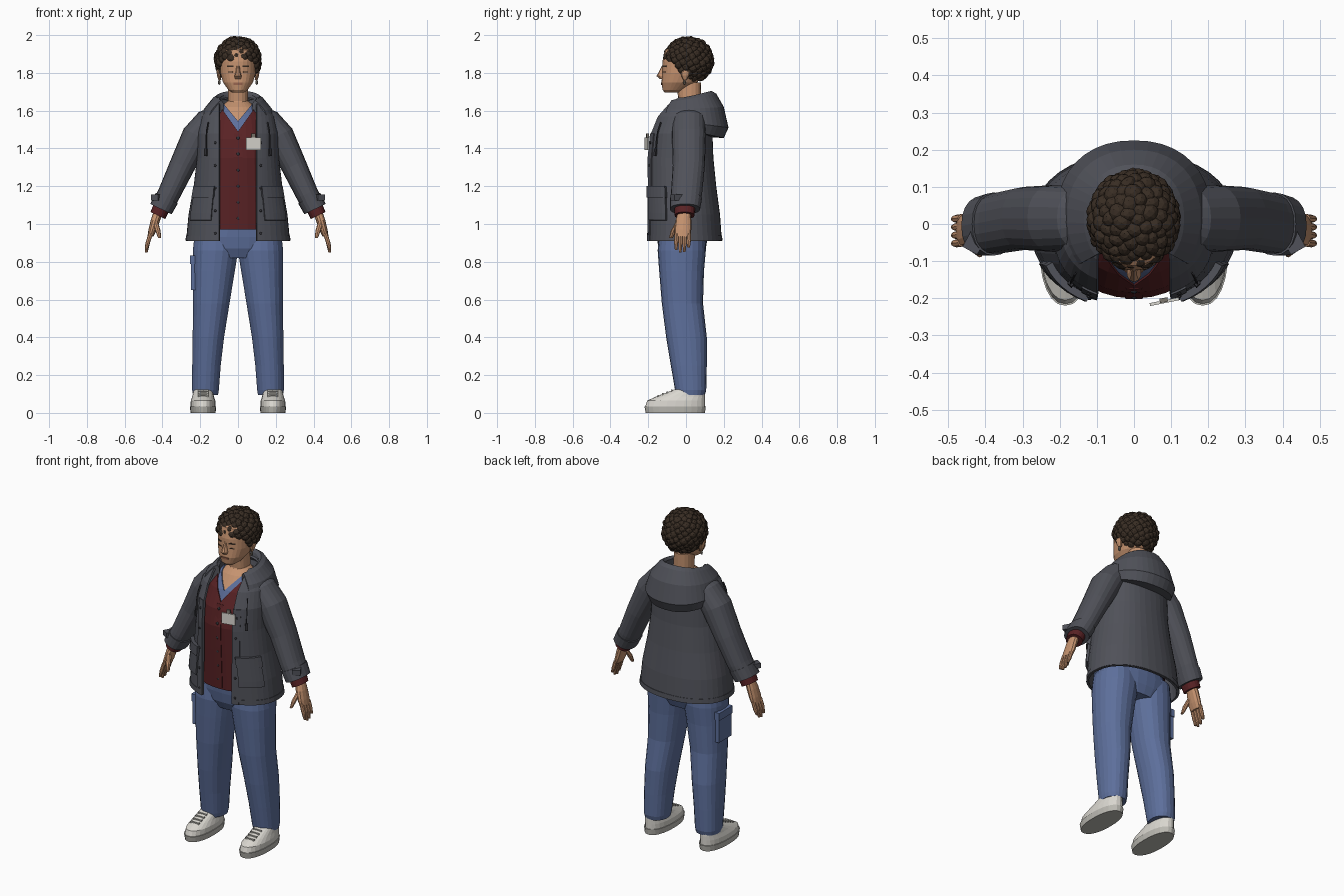
import bpy, bmesh, math, random
from mathutils import Matrix, Vector

random.seed(4)
PI = math.pi
if "Cube" in bpy.data.objects:
    bpy.data.objects.remove(bpy.data.objects["Cube"])


def colour(name, r, g, b):
    m = bpy.data.materials.new(name)
    m.use_nodes = True
    m.diffuse_color = (r, g, b, 1)
    m.node_tree.nodes["Principled BSDF"].inputs["Base Color"].default_value = (r, g, b, 1)
    return m


GREY = colour("coat grey", .08, .083, .1)
TRIM = colour("dark trim", .03, .03, .036)
BLUE = colour("cloth blue", .11, .16, .33)
MAROON = colour("knit maroon", .1, .016, .018)
SKIN = colour("skin", .56, .29, .16)
LIP = colour("lip brown", .36, .15, .09)
HAIR = colour("hair brown", .04, .026, .017)
WHITE = colour("shoe white", .7, .68, .63)
SOLE = colour("sole grey", .5, .49, .45)
METAL = colour("metal", .2, .18, .15)
made = []


def finish(name, bm, mat, mirror=False, thick=0):
    mesh = bpy.data.meshes.new(name)
    bm.to_mesh(mesh)
    bm.free()
    mesh.materials.append(mat)
    ob = bpy.data.objects.new(name, mesh)
    bpy.context.collection.objects.link(ob)
    if mirror:
        ob.modifiers.new("mirror", "MIRROR")
    if thick:
        ob.modifiers.new("thickness", "SOLIDIFY").thickness = thick
    made.append(ob)
    return ob


# A ring is (centre x, z, half width, front y, back y, optional back z)
def point(ring, t, out=0, tilt=0, p=.9):
    cx, z, rx, yf, yb, *back = ring
    s, c = math.sin(t), math.cos(t)
    u = math.copysign(abs(s) ** p, s) * (rx + out)
    v = math.copysign(abs(c) ** p, c) * ((yb - yf) / 2 + out)
    if back:
        z += (back[0] - z) * (1 - c) / 2
    return (cx + u * math.cos(tilt), (yf + yb) / 2 - v, z + u * math.sin(tilt))


def loft(name, rings, mat, n=20, span=None, out=0, tilt=0, mirror=False, thick=0, cut=None, ends=False):
    bm = bmesh.new()
    rows = []
    for ring in rings:
        a, b = span(ring) if span else (0, 2 * PI)
        count = n + 1 if span else n
        rows.append([bm.verts.new(point(ring, a + (b - a) * i / n, out, tilt)) for i in range(count)])
    for low, high in zip(rows, rows[1:]):
        for i in range(n):
            j = (i + 1) % len(low)
            bm.faces.new((low[i], low[j], high[j], high[i]))
    if not span:
        bm.faces.new(rows[0][::-1])
        bm.faces.new(rows[-1])
        bmesh.ops.recalc_face_normals(bm, faces=bm.faces)
    if ends:
        bm.faces.new([r[0] for r in rows])
        bm.faces.new([r[-1] for r in rows][::-1])
    if cut:
        bmesh.ops.bisect_plane(bm, geom=bm.verts[:] + bm.edges[:] + bm.faces[:], plane_co=(0, 0, cut[0]),
                               plane_no=(-cut[1], 0, 1), clear_outer=True)
    return finish(name, bm, mat, mirror, thick)


def at(profile, z):
    for a, b in zip(profile, profile[1:]):
        if z <= b[1]:
            f = (z - a[1]) / (b[1] - a[1])
            return tuple(p + (q - p) * f for p, q in zip(a, b))
    return profile[-1]


def patch(name, profile, z0, z1, t0, t1, out, mat, mirror=True, thick=.009):
    rings = [at(profile, z0 + (z1 - z0) * i / 4) for i in range(5)]
    return loft(name, rings, mat, 6, lambda r: (t0, t1), out, mirror=mirror, thick=thick)


def box(name, loc, size, mat, turn=0, mirror=False):
    bm = bmesh.new()
    m = Matrix.Translation(loc) @ Matrix.Rotation(turn, 4, "Z") @ Matrix.Diagonal((*size, 1))
    bmesh.ops.create_cube(bm, size=1, matrix=m)
    return finish(name, bm, mat, mirror)


def ball(name, loc, size, mat, mirror=False):
    bm = bmesh.new()
    m = Matrix.Translation(loc) @ Matrix.Diagonal((*size, 1))
    bmesh.ops.create_icosphere(bm, subdivisions=2, radius=1, matrix=m)
    return finish(name, bm, mat, mirror)


# Layered torso: skin, shirt and cardigan, with V necks
torso = [(0, .97, .2, -.185, .13), (0, 1.2, .19, -.195, .13), (0, 1.35, .18, -.2, .12),
         (0, 1.45, .17, -.185, .12), (0, 1.55, .15, -.14, .11), (0, 1.62, .11, -.09, .1),
         (0, 1.66, .06, -.04, .085)]
for name, out, mat, cut in (("chest", -.016, SKIN, None), ("shirt", -.008, BLUE, (1.545, 1.2)),
                            ("cardigan", 0, MAROON, (1.49, 1.4))):
    loft(name, torso, mat, 14, lambda r: (0, PI), out, mirror=True, thick=.006, cut=cut)
for i in range(6):
    z = 1.03 + .085 * i
    ball("cardigan_button", (0, point(at(torso, z), 0)[1], z), (.009, .005, .009), TRIM)
patch("cardigan_placket", torso, .975, 1.48, -.1, .1, .003, MAROON, False, .004)

# Open coat with plackets, pockets and drawstrings
coat = [(0, .91, .275, -.21, .19), (0, 1.05, .262, -.21, .18), (0, 1.2, .235, -.21, .16),
        (0, 1.35, .217, -.213, .145), (0, 1.48, .215, -.2, .14), (0, 1.57, .195, -.165, .135),
        (0, 1.63, .155, -.12, .13), (0, 1.67, .11, -.09, .11)]


def edge(ring, x=.1):
    return math.asin(min(.9, x / ring[2]) ** (1 / .9))


loft("coat", coat, GREY, 36, lambda r: (edge(r), 2 * PI - edge(r)), thick=.012)
loft("coat_placket", coat[:5], GREY, 3, lambda r: (edge(r, .098), edge(r, .138)), .005, mirror=True, thick=.008)
loft("coat_hem", [at(coat, .912), at(coat, .94)], GREY, 36, lambda r: (edge(r), 2 * PI - edge(r)), .003, thick=.006)
patch("coat_pocket", coat, 1.02, 1.17, .5, 1.15, .013, GREY, thick=.016)
patch("pocket_flap", coat, 1.14, 1.2, .48, 1.17, .02, GREY, thick=.02)
patch("drawstring", coat, 1.37, 1.54, .82, .84, .009, TRIM)
patch("drawstring_toggle", coat, 1.36, 1.4, .79, .87, .012, TRIM)
for i in range(5):
    ring = at(coat, .95 + .12 * i)
    ball("coat_snap", point(ring, edge(ring, .118), .005), (.007, .005, .007), TRIM, True)

# Folded hood lying on the shoulders
hood = [(0, 1.54, .15, -.14, .12, 1.46), (0, 1.53, .195, -.17, .2, 1.455), (0, 1.56, .208, -.18, .225, 1.51),
        (0, 1.6, .18, -.16, .2, 1.62), (0, 1.635, .135, -.13, .16, 1.69), (0, 1.645, .115, -.115, .135, 1.705),
        (0, 1.63, .1, -.105, .12, 1.69), (0, 1.56, .09, -.1, .1, 1.62)]
loft("hood", hood, GREY, 28, lambda r: (.85, 2 * PI - .85), ends=True)

# Sleeves with cuffs
TILT = .445
sleeve = [(.1, 1.6, .045, -.04, .08), (.14, 1.56, .075, -.07, .1), (.215, 1.47, .08, -.075, .105),
          (.295, 1.31, .068, -.07, .1), (.365, 1.16, .06, -.08, .085), (.405, 1.085, .058, -.08, .07)]
loft("sleeve", sleeve, GREY, tilt=TILT, mirror=True)
loft("sleeve_cuff", [(.377, 1.137, .065, -.085, .085), (.408, 1.079, .063, -.085, .075)], GREY,
     tilt=TILT, mirror=True)
box("cuff_strap", (.43, -.05, 1.14), (.045, .05, .03), GREY, .5, True)
loft("knit_cuff", [(.4, 1.1, .046, -.062, .05), (.424, 1.045, .043, -.06, .045)], MAROON, tilt=TILT, mirror=True)

# Hands
loft("palm", [(.42, 1.07, .026, -.04, .025), (.437, 1.02, .025, -.055, .028), (.452, .97, .022, -.062, .028),
              (.463, .935, .016, -.06, .024)], SKIN, 12, mirror=True)
for i, tip in enumerate((.862, .848, .853, .875)):
    y = -.05 + .022 * i
    loft("finger", [(.462, .95, .012, y - .011, y + .011), (.478, .9, .012, y - .013, y + .009),
                    (.486, tip, .007, y - .009, y + .004)], SKIN, 8, mirror=True)
loft("thumb", [(.437, 1.01, .014, -.055, -.02), (.424, .965, .014, -.08, -.05),
               (.415, .925, .008, -.09, -.07)], SKIN, 8, mirror=True)

# Trousers
loft("trouser_seat", [(0, .82, .16, -.12, .085), (0, .87, .22, -.145, .105), (0, .93, .238, -.155, .115),
                      (0, .99, .19, -.16, .11)], BLUE, 28)
legs = [(.172, .095, .067, -.05, .1), (.172, .12, .071, -.058, .107), (.167, .25, .076, -.08, .11),
        (.157, .4, .084, -.105, .11), (.141, .58, .097, -.128, .09), (.128, .75, .112, -.142, .095),
        (.119, .86, .121, -.15, .105), (.118, .95, .112, -.14, .1)]
loft("trouser_leg", legs, BLUE, 22, mirror=True)
box("cargo_pocket", (-.236, -.02, .73), (.026, .12, .16), BLUE)
box("cargo_flap", (-.238, -.02, .81), (.034, .13, .045), BLUE)

# Shoes
loft("shoe_sole", [(.185, 0, .066, -.213, .1), (.185, .035, .07, -.22, .105)], SOLE, 24, mirror=True)
loft("shoe", [(.185, .035, .066, -.215, .1), (.185, .065, .065, -.205, .1), (.185, .088, .057, -.155, .1),
              (.183, .125, .05, -.06, .098)], WHITE, 24, mirror=True)
for i in range(4):
    box("shoe_lace", (.185, -.075 - .024 * i, .117 - .009 * i), (.055, .009, .012), SOLE, 0, True)

# Head and face
head = [(0, 1.695, .03, -.112, -.04), (0, 1.71, .052, -.124, 0), (0, 1.75, .08, -.13, .06),
        (0, 1.8, .094, -.125, .1), (0, 1.86, .095, -.125, .12), (0, 1.92, .088, -.112, .12),
        (0, 1.96, .05, -.06, .07)]
loft("head", head, SKIN, 26)
loft("neck", [(0, 1.56, .062, -.07, .08), (0, 1.65, .055, -.04, .077), (0, 1.75, .053, -.05, .08)], SKIN, 18)
loft("nose", [(0, 1.768, .016, -.138, -.1), (0, 1.783, .02, -.156, -.1), (0, 1.81, .012, -.142, -.1),
              (0, 1.84, .009, -.127, -.1)], SKIN, 10)
loft("ear", [(.096, 1.763, .008, -.015, .005), (.102, 1.785, .01, -.025, .015), (.104, 1.808, .01, -.026, .02),
             (.1, 1.822, .006, -.012, .012)], SKIN, 10, mirror=True)
ball("earring", (.099, -.008, 1.75), (.007, .007, .014), METAL, True)
patch("eyebrow", head, 1.83, 1.838, .22, .62, .002, HAIR, thick=.004)
patch("eyelid", head, 1.803, 1.808, .26, .55, .002, HAIR, thick=.004)
patch("lips", head, 1.736, 1.748, -.27, .27, .003, LIP, False, .005)

# Curly hair: a cap covered with clumps above the hairline
ball("hair_cap", (0, .015, 1.865), (.1, .108, .108), HAIR)
bm = bmesh.new()
COUNT = 190
for i in range(COUNT):
    h = 1 - 2 * (i + .5) / COUNT
    ring, a = math.sqrt(1 - h * h), i * PI * (3 - math.sqrt(5))
    p = Vector((ring * math.cos(a) * .104, .012 + ring * math.sin(a) * .113, 1.865 + h * .107))
    if p.z < max(1.775, 1.89 - .8 * (p.y + .115)):
        continue
    size = [random.uniform(.02, .029) for _ in range(3)]
    turn = Matrix.Rotation(random.uniform(0, PI), 4, (1, h, .5))
    bmesh.ops.create_icosphere(bm, subdivisions=2, radius=1,
                               matrix=Matrix.Translation(p) @ turn @ Matrix.Diagonal((*size, 1)))
finish("hair_curls", bm, HAIR)

# Name card with clip
box("name_card", (.082, -.209, 1.425), (.08, .008, .065), WHITE, .2)
box("card_clip", (.08, -.205, 1.466), (.022, .012, .025), METAL, .2)

for ob in bpy.context.view_layer.objects:
    ob.select_set(ob in made)
bpy.context.view_layer.objects.active = made[0]
bpy.ops.object.shade_smooth_by_angle(angle=math.radians(40))
